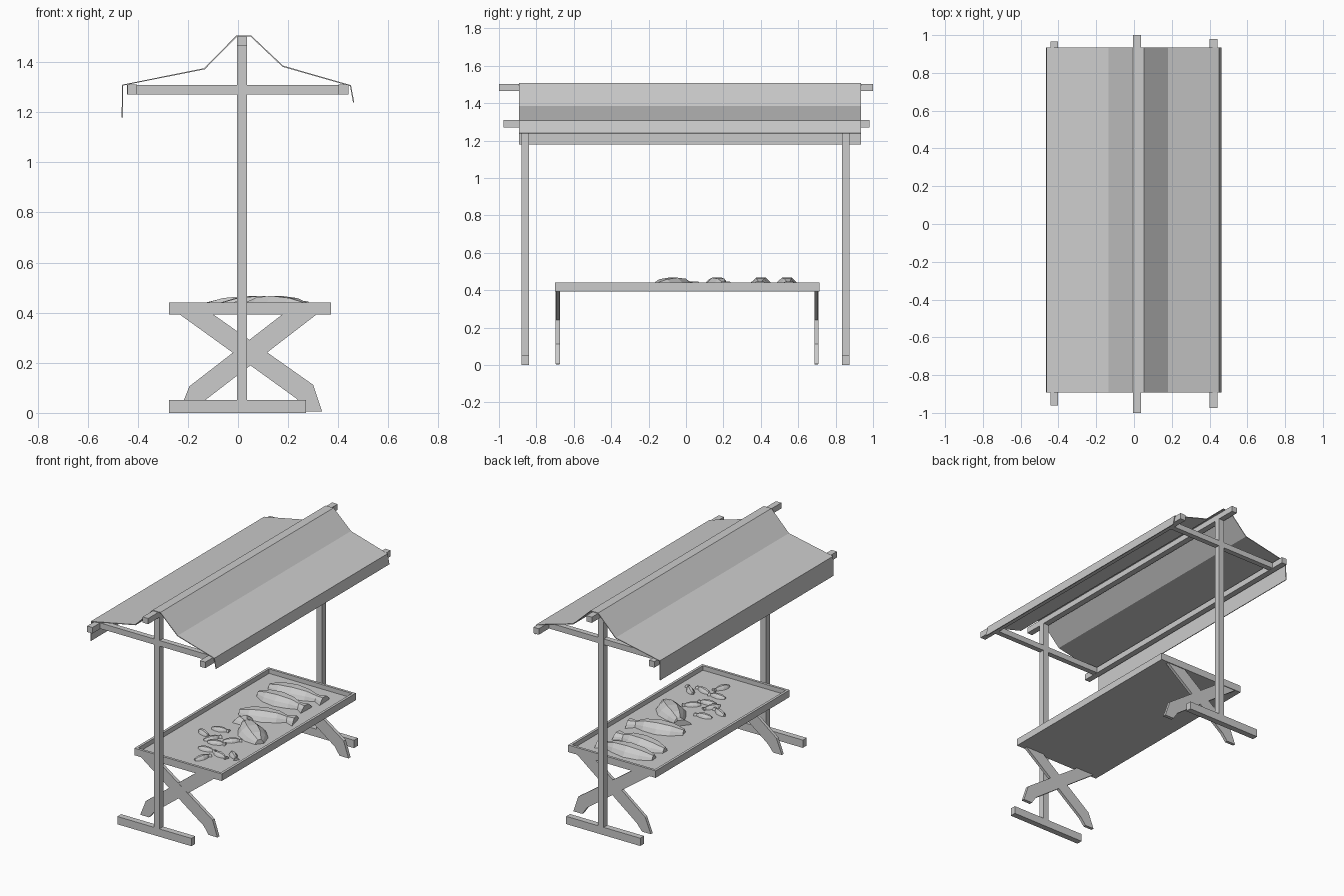
import bpy, bmesh
from math import radians
from mathutils import Matrix

if "Cube" in bpy.data.objects:
    bpy.data.objects.remove(bpy.data.objects["Cube"])


def make_object(name, bm):
    bmesh.ops.recalc_face_normals(bm, faces=bm.faces)
    mesh = bpy.data.meshes.new(name)
    bm.to_mesh(mesh)
    bm.free()
    obj = bpy.data.objects.new(name, mesh)
    bpy.context.collection.objects.link(obj)
    return obj


def box(name, x, y, z):
    """Box from (min, max) ranges."""
    bm = bmesh.new()
    bmesh.ops.create_cube(bm, size=1)
    for v in bm.verts:
        v.co = [r[0] if c < 0 else r[1] for c, r in zip(v.co, (x, y, z))]
    return make_object(name, bm)


def plank(name, outline, y0, y1):
    """Outline in the xz plane, extruded along y."""
    bm = bmesh.new()
    face = bm.faces.new([bm.verts.new((x, y0, z)) for x, z in outline])
    ext = bmesh.ops.extrude_face_region(bm, geom=[face])["geom"]
    verts = [g for g in ext if isinstance(g, bmesh.types.BMVert)]
    bmesh.ops.translate(bm, vec=(0, y1 - y0, 0), verts=verts)
    return make_object(name, bm)


# stations along a fish, nose to tail: position, half width, height
FISH = [(-.5, .16, .5), (-.3, .42, .85), (-.05, .5, 1),
        (.2, .34, .9), (.36, .16, .6), (.5, .38, .65)]


def fish(name, x, y, z, length, width, height, angle):
    bm = bmesh.new()
    rows = []
    for px, w, h in FISH:
        rows.append([bm.verts.new((px * length, s * w * width, t * h * height))
                     for s, t in ((-1, 0), (-.75, .5), (-.35, 1),
                                  (.35, 1), (.75, .5), (1, 0))])
    for a, b in zip(rows, rows[1:]):
        for i in range(6):
            j = (i + 1) % 6
            bm.faces.new((a[i], a[j], b[j], b[i]))
    bm.faces.new(rows[0])
    bm.faces.new(rows[-1])
    bm.transform(Matrix.Translation((x, y, z)) @ Matrix.Rotation(radians(angle), 4, 'Z'))
    return make_object(name, bm)


# upright end frames
for side, y in (("front", -.86), ("back", .855)):
    box(side + "_post", (-.004, .036), (y - .02, y + .02), (0, 1.47))
    box(side + "_foot", (-.275, .272), (y - .02, y + .02), (0, .052))
    box(side + "_crossbar", (-.443, .44), (y - .018, y + .018), (1.271, 1.309))

# long roof poles
box("ridge_pole", (-.004, .036), (-1, 1), (1.465, 1.503))
box("left_eave_pole", (-.442, -.403), (-.96, .965), (1.27, 1.31))
box("right_eave_pole", (.401, .441), (-.975, .98), (1.27, 1.31))

# draped canopy cloth
CLOTH = [(-.465, 1.18), (-.462, 1.31), (-.135, 1.376), (-.006, 1.507),
         (.052, 1.507), (.18, 1.386), (.451, 1.308), (.464, 1.24)]
bm = bmesh.new()
edges = [[bm.verts.new((x, y, z)) for x, z in CLOTH] for y in (-.893, .935)]
for i in range(len(CLOTH) - 1):
    bm.faces.new((edges[0][i], edges[0][i + 1], edges[1][i + 1], edges[1][i]))
canopy = make_object("canopy", bm)
solid = canopy.modifiers.new("thickness", 'SOLIDIFY')
solid.thickness = .005
solid.offset = -1

# display tray: inset the top of a slab and sink it
bm = bmesh.new()
bmesh.ops.create_cube(bm, size=1)
for v in bm.verts:
    v.co = (.048 + v.co.x * .646, .006 + v.co.y * 1.414, .4165 + v.co.z * .047)
bm.normal_update()
top = max(bm.faces, key=lambda f: f.calc_center_median().z)
bmesh.ops.inset_region(bm, faces=[top], thickness=.024)
ext = bmesh.ops.extrude_face_region(bm, geom=[top])["geom"]
bmesh.ops.translate(bm, vec=(0, 0, -.03),
                    verts=[g for g in ext if isinstance(g, bmesh.types.BMVert)])
bmesh.ops.delete(bm, geom=[top], context='FACES_ONLY')
make_object("display_tray", bm)

# crossed trestle legs with angled feet
LEG_A = [(-.234, .394), (-.10, .394), (.30, .112), (.336, .005), (.27, .005), (.235, .056)]
LEG_B = [(.315, .394), (.178, .394), (-.194, .106), (-.235, .004), (-.17, .004), (-.132, .05)]
for side, y in (("front", -.697), ("back", .686)):
    plank(side + "_leg_a", LEG_A, y, y + .022)
    plank(side + "_leg_b", LEG_B, y + .001, y + .021)

# large fish: x, y, length, width, angle
for i, (x, y, l, w, a) in enumerate([(.06, .54, .39, .15, 3), (.05, .40, .36, .15, -2),
                                     (.10, .17, .36, .15, 14), (.14, -.06, .34, .18, 142)]):
    fish(f"large_fish_{i + 1}", x, y, .41, l, w, .057, a)

# small fish: x, y, angle
for i, (x, y, a) in enumerate([(-.03, -.14, 10), (-.08, -.24, -25), (.0, -.27, 60),
                               (.06, -.31, 15), (.12, -.23, 40), (.065, -.42, 5),
                               (.11, -.53, 70), (.18, -.44, -15), (.25, -.40, -40)]):
    fish(f"small_fish_{i + 1}", x, y, .41, .115, .05, .024, a)
